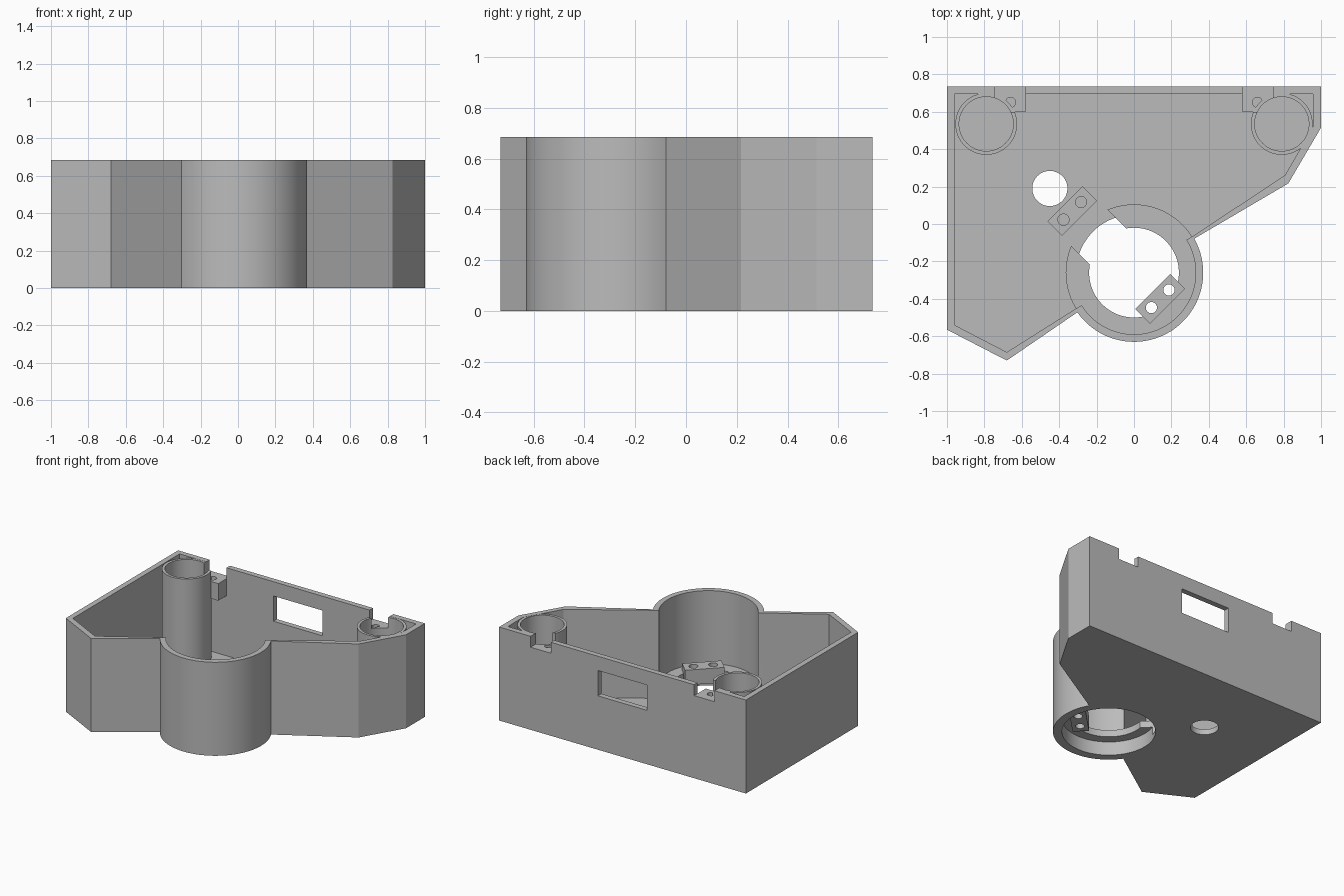
import bpy, bmesh, math
from mathutils import Vector, Matrix

if "Cube" in bpy.data.objects:
    bpy.data.objects.remove(bpy.data.objects["Cube"], do_unlink=True)

grey = bpy.data.materials.new("plain grey")
grey.use_nodes = True
colour = (0.5, 0.5, 0.5, 1)
grey.diffuse_color = colour
grey.node_tree.nodes["Principled BSDF"].inputs["Base Color"].default_value = colour

HEIGHT, FLOOR, BACK = 0.685, 0.04, 0.735
HUB = Vector((0, -0.26))
LEDGE = 0.15


def prism(name, points, z0, z1):
    """Solid made by extruding a flat outline from z0 to z1."""
    bm = bmesh.new()
    face = bm.faces.new([bm.verts.new((p[0], p[1], z0)) for p in points])
    out = bmesh.ops.extrude_face_region(bm, geom=[face])
    moved = [v for v in out["geom"] if isinstance(v, bmesh.types.BMVert)]
    bmesh.ops.translate(bm, verts=moved, vec=(0, 0, z1 - z0))
    bmesh.ops.recalc_face_normals(bm, faces=bm.faces)
    mesh = bpy.data.meshes.new(name)
    bm.to_mesh(mesh)
    bm.free()
    mesh.materials.append(grey)
    ob = bpy.data.objects.new(name, mesh)
    bpy.context.collection.objects.link(ob)
    return ob


def arc(centre, r, a0, a1, n):
    angles = [math.radians(a0 + (a1 - a0) * i / n) for i in range(n + 1)]
    return [(centre[0] + r * math.cos(a), centre[1] + r * math.sin(a)) for a in angles]


def disc(name, centre, r, z0, z1, n=64):
    return prism(name, arc(centre, r, 0, 360, n)[:-1], z0, z1)


def box(name, x0, x1, y0, y1, z0, z1):
    return prism(name, [(x0, y0), (x1, y0), (x1, y1), (x0, y1)], z0, z1)


def slanted_box(name, centre, length, width, z0, z1):
    """Box whose long side runs at 45 degrees in plan."""
    turn = Matrix.Rotation(math.radians(45), 2)
    corners = [(-1, -1), (1, -1), (1, 1), (-1, 1)]
    pts = [Vector(centre) + turn @ Vector((a * length / 2, b * width / 2)) for a, b in corners]
    return prism(name, pts, z0, z1)


def combine(ob, tool, operation="DIFFERENCE"):
    """Apply a boolean and throw the tool away."""
    mod = ob.modifiers.new("bool", "BOOLEAN")
    mod.operation, mod.object, mod.solver = operation, tool, "EXACT"
    bpy.context.view_layer.objects.active = ob
    bpy.ops.object.modifier_apply(modifier=mod.name)
    bpy.data.objects.remove(tool, do_unlink=True)


# Case: outer outline hollowed by the inner outline
outer = [(-1, BACK), (-1, -0.565), (-0.68, -0.73)]
outer += arc(HUB, 0.37, 215, 389.4, 48)
outer += [(0.825, 0.217), (1, 0.515), (1, BACK)]
inner = [(-0.96, 0.695), (-0.96, -0.54), (-0.68, -0.685), (-0.315, -0.455)]
inner += arc(HUB, 0.33, 212, 392, 48)
inner += [(0.33, -0.055), (0.808, 0.262), (0.957, 0.52), (0.957, 0.695)]
case = prism("case_shell", outer, 0, HEIGHT)
combine(case, prism("pocket", inner, FLOOR, 1))

# Raised hub with a recess below, a central hole and a slanted slot
combine(case, disc("hub", HUB, 0.365, 0.02, LEDGE, 96), "UNION")
combine(case, disc("recess", HUB, 0.31, -0.1, 0.1, 96))
combine(case, disc("hub_hole", HUB, 0.24, -0.1, 0.3, 96))
slot_mid = HUB + Vector((-0.15, 0.15))
combine(case, slanted_box("slot", slot_mid, 0.275, 0.42, FLOOR, 0.3))

# Cable hole in the floor and window in the back wall
combine(case, disc("floor_hole", (-0.45, 0.19), 0.094, -0.1, 0.2))
combine(case, box("window", -0.2, 0.2, 0.6, 0.9, 0.395, 0.58))

parts = [case]

# Corner tubes with notched rims, and screw brackets under the notches
for side, s in (("left", 1), ("right", -1)):
    centre = (s * 0.79, 0.535)
    x0, x1 = sorted((s * 0.58, s * 0.745))
    tube = disc(side + "_corner_tube", centre, 0.165, 0.03, HEIGHT - 0.001)
    combine(tube, disc("bore", centre, 0.145, FLOOR, 1))
    bracket = box(side + "_screw_bracket", x0, x1, 0.6, 0.72, 0.48, 0.605)
    combine(bracket, disc("bore", centre, 0.15, 0.3, 0.9))
    combine(bracket, disc("screw_hole", (s * 0.66, 0.65), 0.027, 0.3, 0.9, 32))
    for ob in (case, tube):
        combine(ob, box("notch", x0, x1, 0.6, 0.9, 0.605, 1))
    parts += [tube, bracket]

# Slanted mounting blocks, each with two screw holes
for name, centre, z0 in (("rear_mount", (-0.33, 0.07), 0.03), ("front_mount", (0.14, -0.4), 0.09)):
    block = slanted_box(name + "_block", centre, 0.265, 0.11, z0, 0.2)
    for k in (-1, 1):
        spot = (centre[0] + k * 0.047, centre[1] + k * 0.047)
        combine(block, disc("screw_hole", spot, 0.03, FLOOR, 0.4, 32))
    parts.append(block)

# Smooth the round walls, keep the corners crisp
bpy.ops.object.select_all(action="DESELECT")
for ob in parts:
    ob.select_set(True)
bpy.context.view_layer.objects.active = case
bpy.ops.object.shade_smooth_by_angle(angle=math.radians(20))
